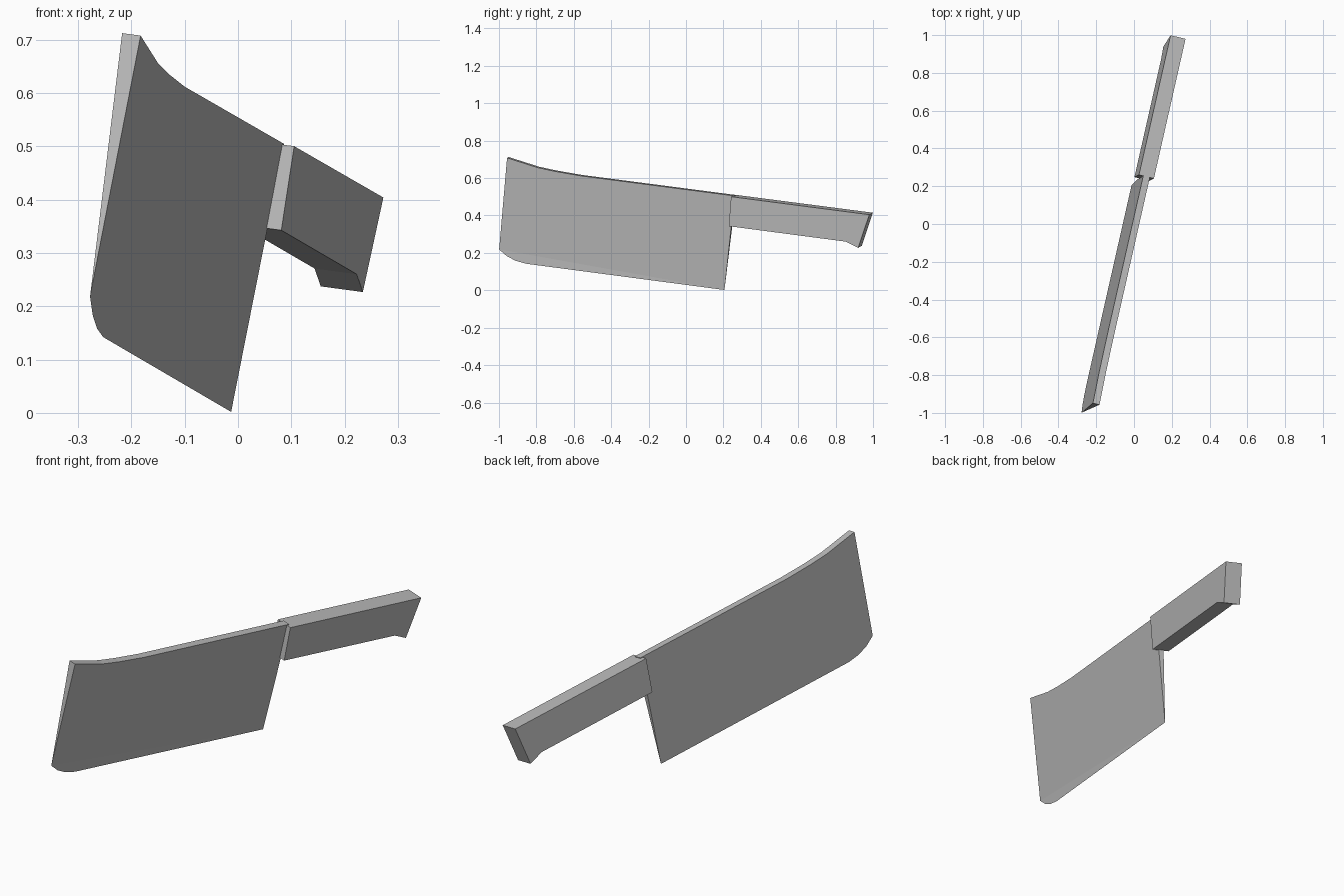
import bpy, bmesh
from mathutils import Vector, Matrix

cube = bpy.data.objects.get("Cube")
if cube:
    bpy.data.objects.remove(cube, do_unlink=True)

# One plain steel grey for the whole knife
steel = bpy.data.materials.new("steel_grey")
steel.use_nodes = True
GREY = (0.5, 0.5, 0.5, 1.0)
steel.diffuse_color = GREY
bsdf = next(n for n in steel.node_tree.nodes if n.type == 'BSDF_PRINCIPLED')
bsdf.inputs["Base Color"].default_value = GREY

# Tilted frame: local x = thickness, y = length towards the handle, z = up to the spine
length = Vector((0.219, 0.967, -0.126)).normalized()
thick = length.cross(Vector((0.155, 0.092, 0.984))).normalized()
up = thick.cross(length)
FRAME = Matrix((thick, length, up)).transposed().to_4x4()
CENTRE = -0.061  # middle plane of the knife across its thickness


def finish(name, bm):
    """Turn a bmesh into a flat shaded object placed in the tilted frame."""
    bmesh.ops.recalc_face_normals(bm, faces=bm.faces)
    mesh = bpy.data.meshes.new(name)
    bm.to_mesh(mesh)
    bm.free()
    mesh.materials.append(steel)
    obj = bpy.data.objects.new(name, mesh)
    bpy.context.collection.objects.link(obj)
    obj.matrix_world = FRAME
    return obj


def row(bm, points, x):
    return [bm.verts.new((CENTRE + x, y, z)) for y, z in points]


def bridge(bm, a, b):
    for i in range(len(a) - 1):
        bm.faces.new((a[i], a[i + 1], b[i + 1], b[i]))


# Blade: wedge with a flat spine that narrows to a sharp cutting edge
spine = [(-1.055, 0.579), (-0.883, 0.548), (-0.786, 0.540), (-0.645, 0.534), (0.206, 0.534)]
edge = [(0.196, 0.019), (-0.901, 0.021), (-0.961, 0.030), (-1.011, 0.049), (-1.055, 0.079)]
bm = bmesh.new()
left = row(bm, spine, -0.018)
right = row(bm, spine, 0.018)
cutting = row(bm, edge, 0)
bridge(bm, left, right)
bm.faces.new(left + cutting)
bm.faces.new(right + cutting)
bm.faces.new((left[0], right[0], cutting[-1]))
bm.faces.new((left[-1], right[-1], cutting[0]))
finish("blade", bm)

# Handle: slab with a slanted end and a small hook below
outline = [(0.193, 0.531), (0.957, 0.531), (0.913, 0.345), (0.842, 0.370), (0.196, 0.371)]
bm = bmesh.new()
left = row(bm, outline, -0.041)
right = row(bm, outline, 0.041)
bridge(bm, left + left[:1], right + right[:1])
bm.faces.new(left)
bm.faces.new(right)
finish("handle", bm)
